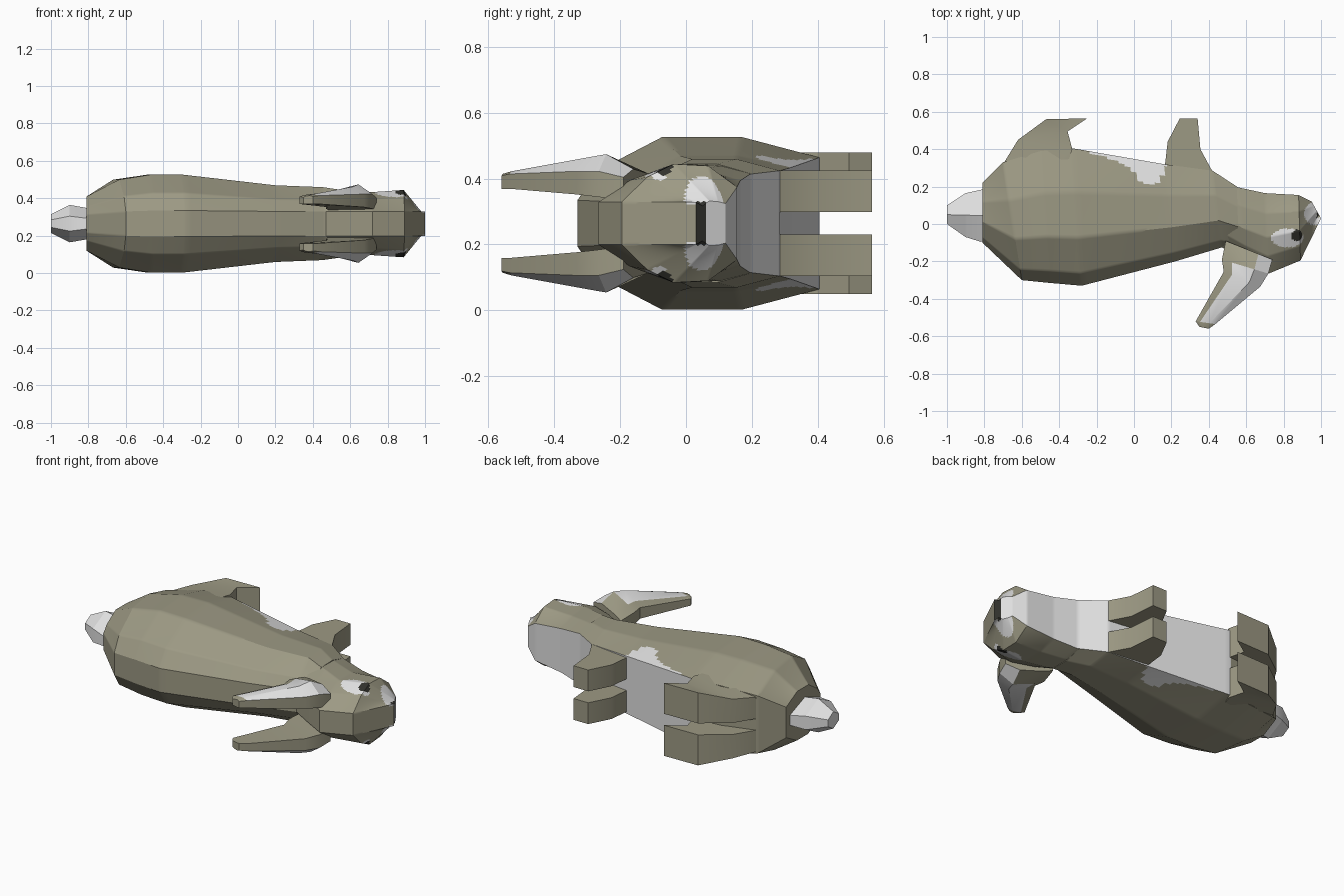
import bpy, bmesh
from mathutils import Vector

if "Cube" in bpy.data.objects:
    bpy.data.objects.remove(bpy.data.objects["Cube"])

ZC = 0.264  # mirror plane height: the animal lies on its side


def material(name, rgb):
    m = bpy.data.materials.new(name)
    m.diffuse_color = (*rgb, 1)
    m.use_nodes = True
    m.node_tree.nodes["Principled BSDF"].inputs["Base Color"].default_value = m.diffuse_color
    return m


MATS = [material("olive_fur", (0.335, 0.32, 0.23)),
        material("pale_fur", (0.76, 0.76, 0.76)),
        material("dark_eye_and_nose", (0.03, 0.03, 0.025))]


def finish(name, bm, rule, cuts=0, angle=0.5):
    bmesh.ops.recalc_face_normals(bm, faces=bm.faces)
    if cuts:
        bmesh.ops.subdivide_edges(bm, edges=bm.edges[:], cuts=cuts, use_grid_fill=True)
    bm.normal_update()
    for f in bm.faces:
        f.material_index = rule(f.calc_center_median(), f.normal)
    bmesh.ops.translate(bm, verts=bm.verts, vec=(0, 0, ZC))
    me = bpy.data.meshes.new(name)
    bm.to_mesh(me)
    bm.free()
    for m in MATS:
        me.materials.append(m)
    ob = bpy.data.objects.new(name, me)
    bpy.context.collection.objects.link(ob)
    bpy.ops.object.select_all(action='DESELECT')
    ob.select_set(True)
    bpy.context.view_layer.objects.active = ob
    bpy.ops.object.shade_smooth_by_angle(angle=angle)
    return ob


def loft(rings):
    """Skin closed rings; caps are strips of quads across each ring."""
    bm = bmesh.new()
    vs = [[bm.verts.new(p) for p in r] for r in rings]
    n = len(vs[0])
    for a, b in zip(vs, vs[1:]):
        for i in range(n):
            j = (i + 1) % n
            bm.faces.new((a[i], a[j], b[j], b[i]))
    for r in (vs[0], vs[-1]):
        for i in range(n // 2 - 1):
            bm.faces.new((r[i], r[i + 1], r[n - 2 - i], r[n - 1 - i]))
    return bm


def ring(section, prof):
    """Symmetric ring between a back point and a belly point."""
    xb, yb, xf, yf, hw, wb, wf = section
    half = [(0, wb)] + [(t, k * hw) for t, k in prof] + [(1, wf)]
    pts = [(xb + (xf - xb) * t, yb + (yf - yb) * t, w) for t, w in half]
    return pts + [(x, y, -w) for x, y, w in reversed(pts)]


def ellipse(c, x, y, rx, ry):
    return ((c.x - x) / rx) ** 2 + ((c.y - y) / ry) ** 2 < 1


# Torso: back point, belly point, half width, back flat, belly flat
TORSO = [(-0.81, -0.10, -0.81, 0.22, 0.145, 0.05, 0.09),
         (-0.60, -0.30, -0.70, 0.33, 0.235, 0.065, 0.17),
         (-0.45, -0.315, -0.50, 0.39, 0.262, 0.07, 0.20),
         (-0.28, -0.33, -0.33, 0.405, 0.262, 0.07, 0.20),
         (0.22, -0.20, 0.16, 0.32, 0.205, 0.065, 0.17),
         (0.47, -0.125, 0.42, 0.285, 0.195, 0.065, 0.16),
         (0.56, -0.13, 0.55, 0.20, 0.18, 0.065, 0.15)]


def torso_rule(c, n):
    if n.y > 0.75 and c.x > -0.34:
        return 1
    if -0.33 < c.x < 0.03 and c.y > 0.405 - 0.11 * ((c.x + 0.33) / 0.33) ** 1.3:
        return 1
    return int(ellipse(c, 0.08, 0.32, 0.09, 0.11))


finish("torso", loft([ring(s, [(0.09, 0.62), (0.35, 1), (0.68, 1)]) for s in TORSO]),
       torso_rule, 15)

# Head with pale chin, muzzle and eye patches
HEAD = [(0.47, -0.125, 0.45, 0.25, 0.18, 0.065, 0.15),
        (0.60, -0.20, 0.56, 0.195, 0.18, 0.065, 0.15),
        (0.72, -0.265, 0.70, 0.165, 0.168, 0.065, 0.13),
        (0.89, -0.195, 0.88, 0.155, 0.18, 0.065, 0.11),
        (1.00, 0.03, 0.95, 0.12, 0.068, 0.065, 0.06)]


def head_rule(c, n):
    if abs(c.z) > 0.1 and ellipse(c, 0.870, -0.062, 0.028, 0.032):
        return 2
    if abs(c.z) > 0.1 and ellipse(c, 0.82, -0.075, 0.085, 0.05):
        return 1
    if n.x > 0.7 and c.x > 0.94 and c.y > 0.03 and abs(c.z) < 0.066:
        return 2 if c.y < 0.06 else 1
    if n.y > 0.72:
        return 1
    return int(abs(c.z) > 0.06 and ellipse(c, 0.965, 0.055, 0.055, 0.06))


finish("head", loft([ring(s, [(0.22, 0.78), (0.45, 1), (0.75, 0.97)]) for s in HEAD]),
       head_rule, 15)

# Tail: short faceted tuft
TAIL = [(-0.78, -0.09, -0.78, 0.19, 0.08, 0.03, 0.03),
        (-0.82, -0.095, -0.81, 0.185, 0.085, 0.03, 0.03),
        (-0.90, -0.07, -0.90, 0.165, 0.10, 0.04, 0.04),
        (-1.00, 0.00, -1.00, 0.10, 0.05, 0.02, 0.02)]
finish("tail", loft([ring(s, [(0.5, 1)]) for s in TAIL]), lambda c, n: 1)


# Legs: side outlines (x, y, outer offset) given thickness, one on each side
def leg(name, outline, inner, side):
    bm = bmesh.new()
    low = [bm.verts.new((x, y, side * inner)) for x, y, z in outline]
    top = [bm.verts.new((x, y, side * z)) for x, y, z in outline]
    for i in range(len(low)):
        bm.faces.new((low[i - 1], low[i], top[i], top[i - 1]))
    bm.faces.new(low)
    bm.faces.new(top)
    bmesh.ops.triangulate(bm, faces=[f for f in bm.faces if len(f.verts) > 4])
    finish(name, bm, lambda c, n: 0)


FRONT = [(0.20, 0.22, 0.16), (0.165, 0.31, 0.16), (0.18, 0.44, 0.16), (0.245, 0.565, 0.16),
         (0.34, 0.565, 0.16), (0.355, 0.40, 0.16), (0.42, 0.28, 0.16), (0.36, 0.20, 0.16)]
HIND = [(-0.52, 0.22, 0.215), (-0.70, 0.32, 0.16), (-0.62, 0.45, 0.175), (-0.47, 0.56, 0.215),
        (-0.25, 0.565, 0.215), (-0.355, 0.495, 0.215), (-0.33, 0.40, 0.215), (-0.38, 0.25, 0.215)]

# Ears: left edge, right edge, inner offset, right-edge offset, ridge offset
EAR = [((0.35, -0.55), (0.40, -0.56), 0.105, 0.145, 0.15),
       ((0.33, -0.52), (0.435, -0.535), 0.105, 0.15, 0.158),
       ((0.48, -0.255), (0.675, -0.335), 0.088, 0.158, 0.198),
       ((0.47, -0.19), (0.718, -0.265), 0.08, 0.158, 0.21),
       ((0.49, -0.09), (0.74, -0.19), 0.07, 0.14, 0.165)]


def ear(name, side):
    rings = []
    for L, R, zi, zr, zt in EAR:
        L, R = Vector(L), Vector(R)
        steps = [(0, zi), (1, zi), (1, zr), (0.7, zt), (0.22, 0.6 * zr + 0.4 * zt), (0, zr - 0.005)]
        rings.append([(*L.lerp(R, t), side * z) for t, z in steps])

    # pale panel on the outer faces of the blade
    def rule(c, n):
        return int(-0.45 < c.y < -0.2 and side * c.z > 0.145 and side * n.z > 0.2 and c.x > 0.43
                   and not (c.x < 0.53 and c.y > -0.37 and side * c.z < 0.166)
                   and c.x + 0.58 * c.y > 0.195)
    finish(name, loft(rings), rule)


for side, tag in ((1, "upper"), (-1, "lower")):
    leg("front_leg_" + tag, FRONT, 0.034, side)
    leg("hind_leg_" + tag, HIND, 0.034, side)
    ear("ear_" + tag, side)
